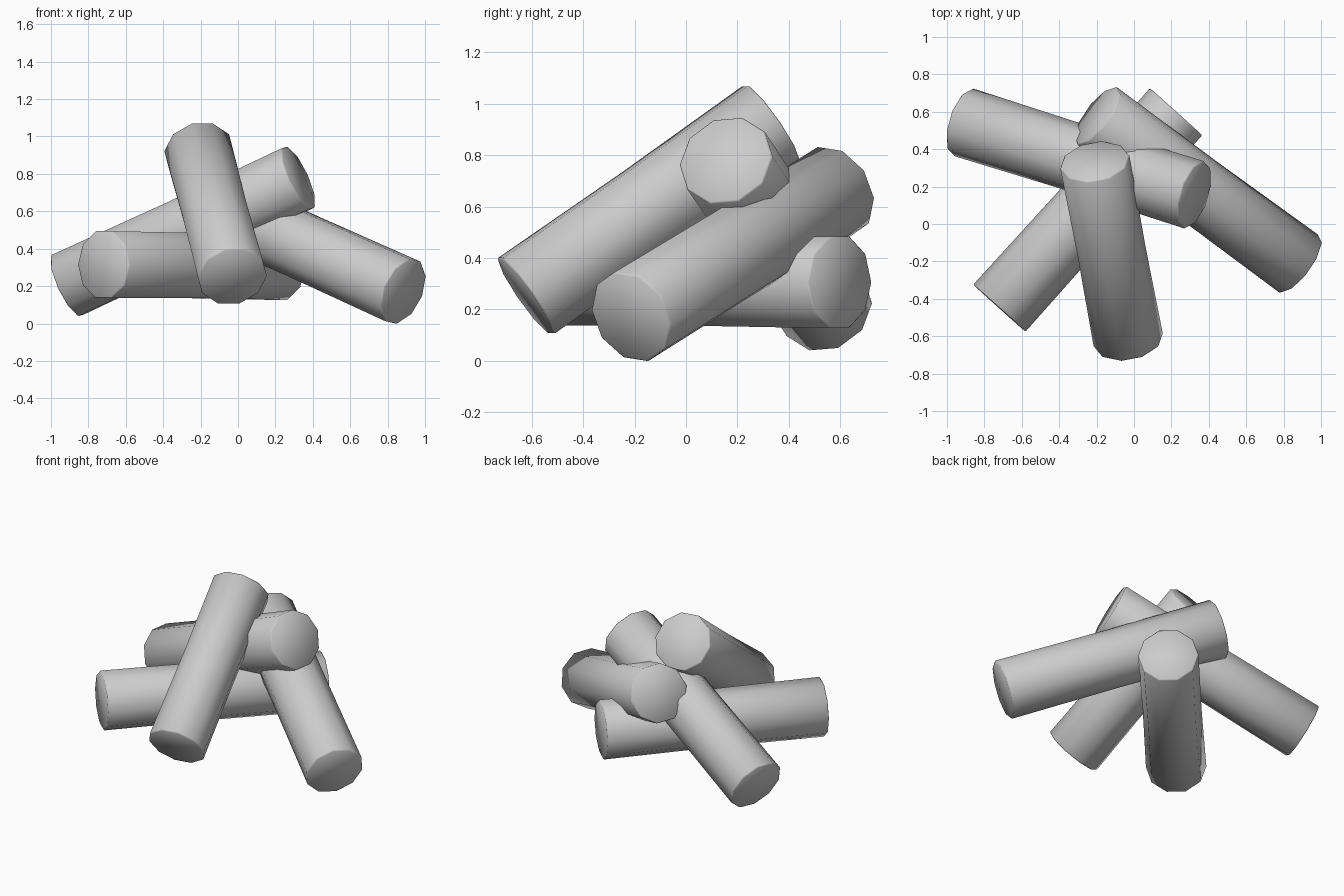
import bpy, bmesh, math
from mathutils import Vector

if "Cube" in bpy.data.objects:
    bpy.data.objects.remove(bpy.data.objects["Cube"])

SIDES, RADIUS, WAIST, RIM = 10, 0.188, 0.183, 0.007


def log(name, start, end, roll=0):
    """Ten-sided log between two end centres, faintly waisted, softened rims."""
    a, b = Vector(start), Vector(end)
    axis = (b - a).normalized()
    side = axis.cross(Vector((0, 0, 1))).normalized()
    up = side.cross(axis).normalized()
    length = (b - a).length
    bm = bmesh.new()
    rings = []
    # (distance along log, radius) for each ring
    for dist, r in ((0, RADIUS - RIM), (RIM, RADIUS), (length / 2, WAIST),
                    (length - RIM, RADIUS), (length, RADIUS - RIM)):
        ring = []
        for i in range(SIDES):
            t = 2 * math.pi * (i + 0.5) / SIDES + math.radians(roll)
            ring.append(bm.verts.new(a + axis * dist + (up * math.cos(t) + side * math.sin(t)) * r))
        rings.append(ring)
    for lo, hi in zip(rings, rings[1:]):
        for i in range(SIDES):
            j = (i + 1) % SIDES
            bm.faces.new((lo[i], lo[j], hi[j], hi[i]))
    bm.faces.new(rings[0])
    bm.faces.new(rings[-1])
    bmesh.ops.recalc_face_normals(bm, faces=bm.faces)
    mesh = bpy.data.meshes.new(name)
    bm.to_mesh(mesh)
    bm.free()
    ob = bpy.data.objects.new(name, mesh)
    bpy.context.collection.objects.link(ob)
    bpy.ops.object.select_all(action='DESELECT')
    ob.select_set(True)
    bpy.context.view_layer.objects.active = ob
    bpy.ops.object.shade_smooth_by_angle(angle=math.radians(60))
    return ob


# Stack of four leaning logs
log("front_log", (-0.03, -0.625, 0.25), (-0.21, 0.335, 0.925))
log("right_log", (0.885, -0.215, 0.17), (-0.2, 0.58, 0.66), 8)
log("left_log", (-0.915, 0.545, 0.205), (0.325, 0.155, 0.78), 5)
log("base_log", (-0.72, -0.45, 0.315), (0.225, 0.6, 0.305))
